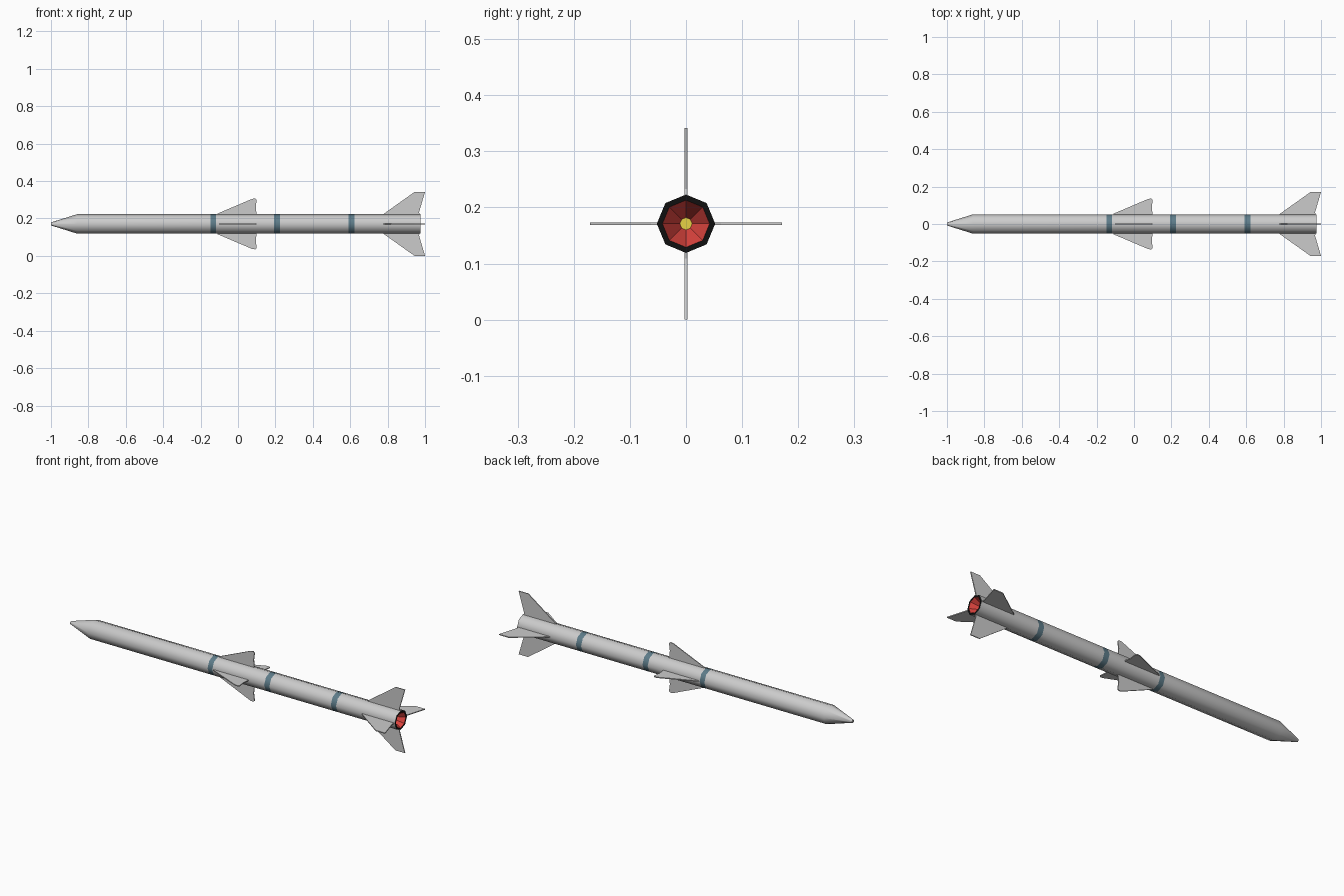
import bpy, bmesh, math
from math import pi, cos, sin, radians

if "Cube" in bpy.data.objects:
    bpy.data.objects.remove(bpy.data.objects["Cube"])

AXIS_Z = 0.171   # height of the missile's long axis
R = 0.052        # body radius
SIDES = 8


def material(name, rgb):
    m = bpy.data.materials.new(name)
    m.diffuse_color = (*rgb, 1)
    m.use_nodes = True
    m.node_tree.nodes["Principled BSDF"].inputs["Base Color"].default_value = m.diffuse_color
    return m


grey = material("light_grey", (0.62, 0.62, 0.60))
blue = material("band_blue", (0.11, 0.20, 0.25))
black = material("rim_black", (0.005, 0.005, 0.005))
red = material("nozzle_red", (0.75, 0.06, 0.05))
yellow = material("flame_yellow", (0.8, 0.65, 0.06))


def finish(name, bm, mats):
    me = bpy.data.meshes.new(name)
    bm.to_mesh(me)
    bm.free()
    for m in mats:
        me.materials.append(m)
    ob = bpy.data.objects.new(name, me)
    ob.location.z = AXIS_Z
    bpy.context.collection.objects.link(ob)
    return ob


def lathe(name, profile, mats, seg_mats, cap_start=None, cap_end=None, smooth=True):
    """Spin (x, radius) points around the x axis; one material index per segment."""
    bm = bmesh.new()
    rings = [[bm.verts.new((x, r * cos(2 * pi * k / SIDES), r * sin(2 * pi * k / SIDES)))
              for k in range(SIDES)] for x, r in profile]
    for a, b, mi in zip(rings, rings[1:], seg_mats):
        for k in range(SIDES):
            j = (k + 1) % SIDES
            f = bm.faces.new((a[k], b[k], b[j], a[j]))
            f.normal_flip()
            f.material_index = mi
            f.smooth = smooth
    if cap_start is not None:
        bm.faces.new(rings[0][::-1]).material_index = cap_start
    if cap_end is not None:
        bm.faces.new(rings[-1]).material_index = cap_end
    return finish(name, bm, mats)


def fin_set(name, outline, thickness):
    """Four flat fins around the axis from one (x, radius) outline."""
    for i in range(4):
        bm = bmesh.new()
        sides = [[bm.verts.new((x, s * thickness / 2, r)) for x, r in outline]
                 for s in (-1, 1)]
        bm.faces.new(sides[0])
        bm.faces.new(sides[1][::-1])
        n = len(outline)
        for k in range(n):
            j = (k + 1) % n
            bm.faces.new((sides[0][k], sides[0][j], sides[1][j], sides[1][k]))
        bmesh.ops.recalc_face_normals(bm, faces=bm.faces)
        ob = finish(f"{name}_{i + 1}", bm, [grey])
        ob.rotation_euler.x = i * pi / 2


# Fuselage: blunt nose cone and straight tube with three flush bands
stations = [-0.86, -0.146, -0.118, 0.193, 0.224, 0.592, 0.623, 0.975]
lathe("fuselage", [(-1.0, 0.008)] + [(x, R) for x in stations],
      [grey, blue], [0, 0, 1, 0, 1, 0, 1, 0], cap_start=0)

# Exhaust: black rim, red recessed cone, yellow core
lathe("exhaust_nozzle", [(0.975, R), (0.975, 0.042), (0.915, 0.011)],
      [black, red, yellow], [0, 1], cap_end=2, smooth=False)

# Mid-body wings
fin_set("mid_wing", [(-0.11, 0.045), (-0.11, 0.055), (0.076, 0.134), (0.092, 0.136),
                     (0.10, 0.130), (0.095, 0.09), (0.10, 0.045)], 0.005)

# Swept tail fins
fin_set("tail_fin", [(0.775, 0.045), (0.778, 0.053), (0.944, 0.171), (1.0, 0.171),
                     (0.968, 0.062), (0.972, 0.045)], 0.005)

# Smooth around the octagonal body, keeping hard edges elsewhere
body = bpy.data.objects["fuselage"]
bpy.context.view_layer.objects.active = body
body.select_set(True)
bpy.ops.object.shade_smooth_by_angle(angle=radians(50))
